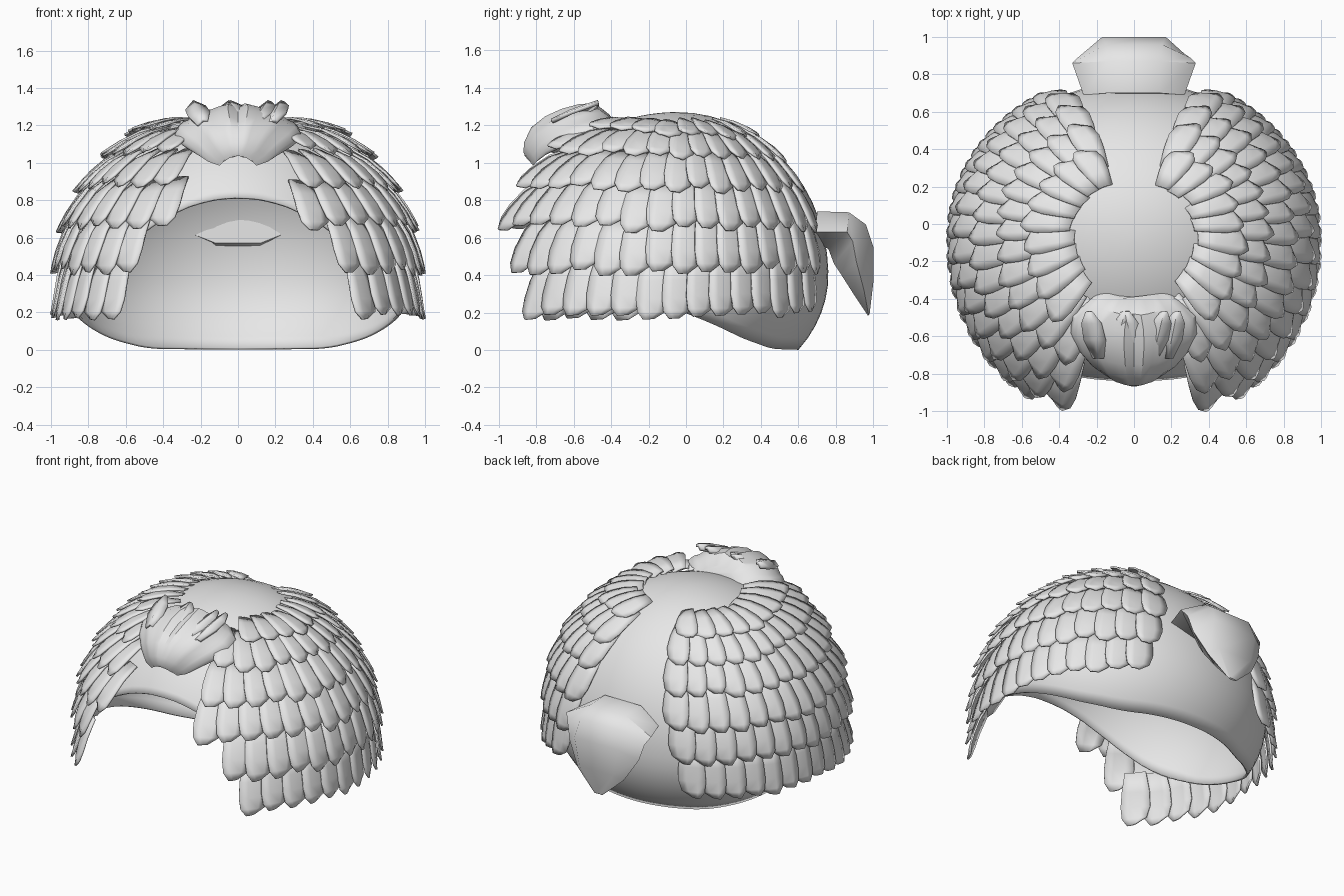
import bpy, bmesh, math, random
from mathutils import Vector

random.seed(4)
if "Cube" in bpy.data.objects:
    bpy.data.objects.remove(bpy.data.objects["Cube"], do_unlink=True)

grey = bpy.data.materials.new("plain_grey")
grey.use_nodes = True
grey.diffuse_color = (0.8, 0.8, 0.8, 1)
grey.node_tree.nodes["Principled BSDF"].inputs["Base Color"].default_value = (0.8, 0.8, 0.8, 1)

CENTRE = Vector((0, -0.05, 0.4))


def finish(name, bm, angle=40, thickness=0):
    """Turn a bmesh into a shaded object."""
    bmesh.ops.remove_doubles(bm, verts=bm.verts, dist=0.0005)
    bmesh.ops.recalc_face_normals(bm, faces=bm.faces)
    mesh = bpy.data.meshes.new(name)
    bm.to_mesh(mesh)
    bm.free()
    mesh.materials.append(grey)
    ob = bpy.data.objects.new(name, mesh)
    bpy.context.collection.objects.link(ob)
    if thickness:
        mod = ob.modifiers.new("thickness", "SOLIDIFY")
        mod.thickness = thickness
        mod.offset = -1
    bpy.ops.object.select_all(action="DESELECT")
    ob.select_set(True)
    bpy.context.view_layer.objects.active = ob
    bpy.ops.object.shade_smooth_by_angle(angle=math.radians(angle))
    return ob


def skin(bm, rows, closed=False):
    """Join rows of points with quads."""
    grid = [[bm.verts.new(p) for p in row] for row in rows]
    n = len(grid[0])
    for lower, upper in zip(grid, grid[1:]):
        for i in range(n if closed else n - 1):
            j = (i + 1) % n
            bm.faces.new((lower[i], lower[j], upper[j], upper[i]))
    return grid


def dome(a, e, hang=False):
    """Point on the dome: a is the turn from the front, e the elevation."""
    ry = 0.9 if math.cos(a) > 0 else 0.81
    rz = 0.67 if e < 0 and not hang else 0.87
    r = 1 if e < 0 and hang else math.cos(e)
    return CENTRE + Vector((0.92 * r * math.sin(a), -ry * r * math.cos(a), rz * math.sin(e)))


# Cap: dome with a rim that is high over the brow and low at the nape
RIM = [(0, 0.82), (13, 0.80), (25, 0.73), (36, 0.62), (50, 0.46), (72, 0.30),
       (95, 0.19), (120, 0.06), (140, 0.005), (180, 0)]


def rim_height(deg):
    for (a0, z0), (a1, z1) in zip(RIM, RIM[1:]):
        if deg <= a1:
            return z0 + (z1 - z0) * (deg - a0) / (a1 - a0)
    return 0


def rim_elevation(i, steps):
    deg = 360 * i / steps
    deg = min(deg, 360 - deg)
    z = sum(rim_height(min(180, abs(deg + d))) for d in (-5, 0, 5)) / 3 - CENTRE.z
    return math.asin(z / (0.87 if z > 0 else 0.67))


STEPS, RINGS = 96, 20
bm = bmesh.new()
rows = []
for k in range(RINGS + 1):
    row = []
    for i in range(STEPS):
        low = rim_elevation(i, STEPS)
        row.append(dome(2 * math.pi * i / STEPS, low + (math.pi / 2 - low) * k / RINGS))
    rows.append(row)
skin(bm, rows, closed=True)
bmesh.ops.dissolve_degenerate(bm, edges=bm.edges, dist=0.0005)
finish("cap", bm, 50, 0.015)


# Feather layers: overlapping blades in rows, mirrored left and right
def feather(bm, a, width, tip, length, side):
    # fraction along, half-width share, sideways drift of the blade
    shape = [(0, 0.85, 0), (0.35, 1.05, 0), (0.65, 1.08, 0.02), (0.87, 0.88, 0.08), (1, 0.32, 0.2)]
    flare = 0.06 + 0.08 * max(0, math.cos(a)) - 0.02 * max(0, -math.cos(a))
    rows = []
    for t, w, drift in shape:
        e = math.radians(tip + length * (1 - t))
        row = []
        for u in (-1, -0.4, 0.4, 1):
            b = a + width * (0.62 * u * w - drift)
            p = dome(b, e, True)
            out = p - CENTRE
            if e < 0:
                out.z = 0
            lift = 0.012 + flare * t ** 0.8 - 0.014 * u + 0.006 * (1 - u * u)
            p += out.normalized() * lift
            p.x *= side
            row.append(p)
        rows.append(row)
    skin(bm, rows)


# row: tip elevation, first and last turn from the front, number of blades
LAYERS = [(-15, 42, 148, 14), (1, 36, 152, 15), (15, 25, 155, 16),
          (29, 27, 156, 15), (42, 31, 156, 13), (53, 47, 152, 9)]
for n, (tip, first, last, count) in enumerate(LAYERS):
    bm = bmesh.new()
    step = (last - first) / (count - 1)
    for side in (-1, 1):
        for k in range(count):
            # the lowest layer rises a little towards the nape
            rise = 5 * max(0, k / count - 0.6) if n == 0 else 0
            feather(bm, math.radians(first + step * k), math.radians(step),
                    tip + rise + random.uniform(-1.2, 1.2), 21 if n < 5 else 16, side)
    finish("feather_layer_%d" % (n + 1), bm, 40, 0.012)


# Crest: lobed pad leaning over the brow (y, z, half-width, half-thickness)
PAD = [(-0.40, 1.23, 0.17, 0.03), (-0.46, 1.25, 0.24, 0.07), (-0.54, 1.23, 0.33, 0.085),
       (-0.63, 1.20, 0.34, 0.09), (-0.72, 1.165, 0.30, 0.085), (-0.80, 1.12, 0.23, 0.07),
       (-0.85, 1.07, 0.16, 0.04), (-0.865, 1.045, 0.10, 0.01)]
bm = bmesh.new()
rows = []
SIDES = 40
for y, z, w, h in PAD:
    row = []
    for i in range(SIDES):
        q = 2 * math.pi * i / SIDES
        u = math.cos(q)
        lobe = 1 - 0.25 * abs(math.sin(2.5 * math.pi * u + math.pi / 2)) ** 6
        droop = 0.06 * u * u
        row.append(Vector((w * u, y + 0.05 * u * u - 0.4 * h * math.sin(q) * lobe,
                           z - droop + h * math.sin(q) * lobe)))
    rows.append(row)
grid = skin(bm, rows, closed=True)
bm.faces.new(grid[0])
bm.faces.new(grid[-1])
finish("crest", bm, 35)

# Crest plumes: short upright blades along the top of the pad
bm = bmesh.new()
for x, lean in ((-0.19, -0.05), (-0.11, 0.06), (0, -0.04), (0.1, 0.06), (0.18, 0.05)):
    rows = []
    for t, w in ((0, 0.03), (0.4, 0.06), (0.75, 0.055), (1, 0.02)):
        y, z = -0.72 + 0.25 * t, 1.235 + 0.1 * t ** 0.8
        rows.append([Vector((x + lean * t + w * u, y, z - 0.02 * u * u + 0.012 * u)) for u in (-1, 0, 1)])
    skin(bm, rows)
finish("crest_plumes", bm, 35, 0.02)


# Tail: folded tuft at the nape; each row has middle, flank and underside points
TAIL = [((0.14, 0.70, 0.74), (0.27, 0.69, 0.63), (0.12, 0.70, 0.57)),
        ((0.14, 0.87, 0.735), (0.33, 0.86, 0.63), (0.12, 0.76, 0.54)),
        ((0.15, 0.96, 0.67), (0.30, 0.89, 0.58), (0.12, 0.79, 0.46)),
        ((0.17, 1.0, 0.55), (0.27, 0.91, 0.47), (0.12, 0.83, 0.40)),
        ((0.13, 1.0, 0.36), (0.18, 0.95, 0.32), (0.08, 0.90, 0.29)),
        ((0.02, 0.98, 0.19), (0.03, 0.975, 0.185), (0.01, 0.97, 0.185))]
bm = bmesh.new()
rows = []
for row in TAIL:
    half = [Vector(p) for p in row]
    rows.append(half + [Vector((-p.x, p.y, p.z)) for p in reversed(half)])
grid = skin(bm, rows, closed=True)
bm.faces.new(grid[0])
bm.faces.new(grid[-1])
finish("tail_tuft", bm, 40)
